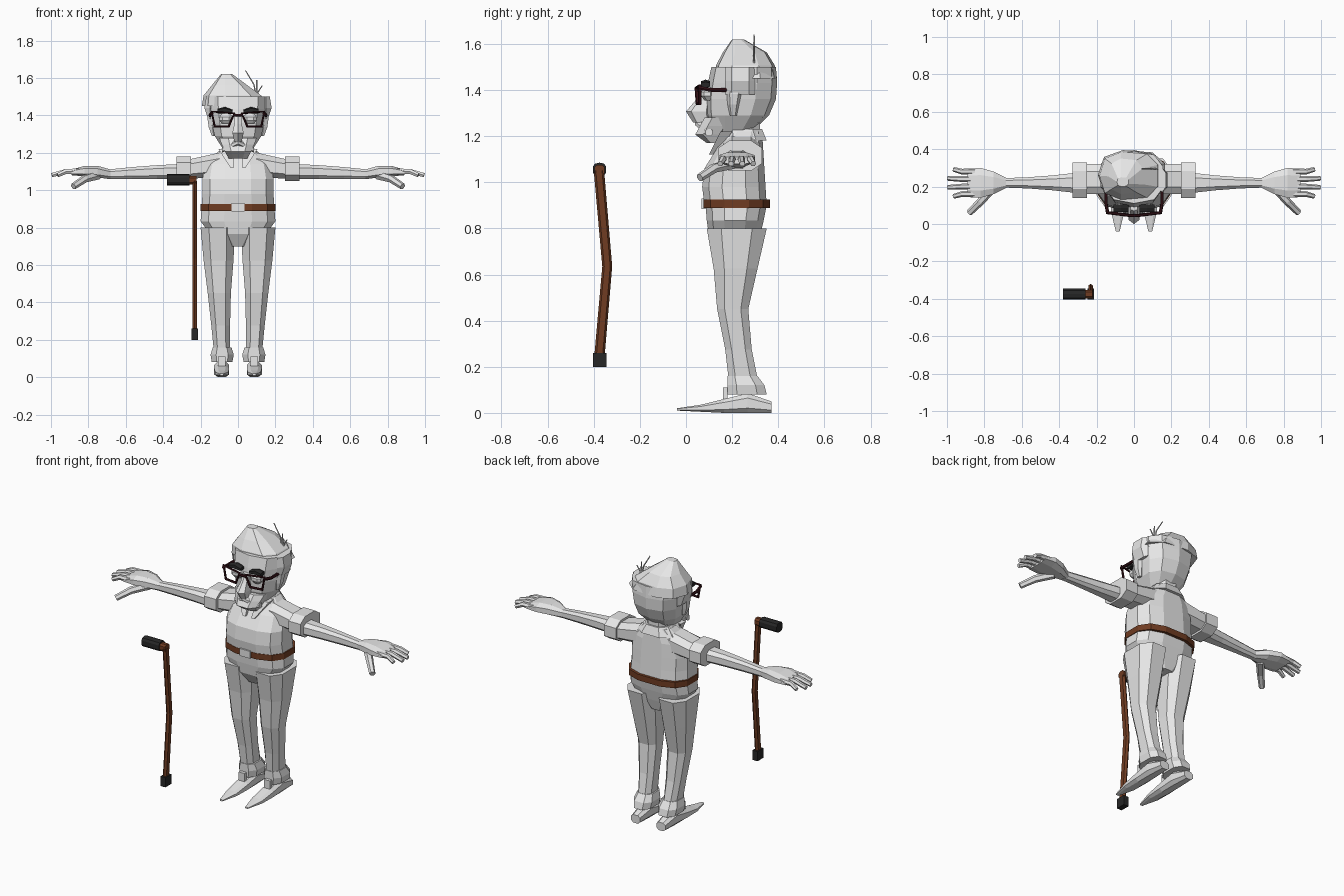
import bpy, bmesh, math

if "Cube" in bpy.data.objects:
    bpy.data.objects.remove(bpy.data.objects["Cube"])


def material(name, *rgb):
    m = bpy.data.materials.new(name)
    m.use_nodes = True
    m.diffuse_color = (*rgb, 1)
    m.node_tree.nodes["Principled BSDF"].inputs["Base Color"].default_value = (*rgb, 1)
    return m


PALE = material("pale grey", .8, .8, .8)
BROWN = material("brown leather", .16, .045, .016)
BLACK = material("black", .02, .02, .02)
MAROON = material("dark maroon", .035, .006, .009)

PLACE = {"x": lambda t, u, v: (t, u, v),
         "y": lambda t, u, v: (u, t, v),
         "z": lambda t, u, v: (u, v, t)}


def finish(name, mesh, mirror):
    ob = bpy.data.objects.new(name, mesh)
    bpy.context.collection.objects.link(ob)
    if mirror:
        ob.modifiers.new("Mirror", "MIRROR")


def sample(values, f):
    """Read a constant, or a list of evenly spaced keys, at fraction f."""
    if not isinstance(values, list):
        return values
    s = f * (len(values) - 1)
    i = min(int(s), len(values) - 2)
    return values[i] + (values[i + 1] - values[i]) * (s - i)


def loft(name, axis, span, width, low, high, centre=0, mat=PALE, mirror=False, sides=8):
    """Skin evenly spaced rounded rings along an axis."""
    keys = [width, low, high, centre]
    steps = max([2] + [len(k) for k in keys if isinstance(k, list)])
    angles = [(i + .5) * math.tau / sides for i in range(sides)]
    soften = lambda a: math.copysign(abs(a) ** .75, a)
    us = [soften(math.cos(a)) for a in angles]
    vs = [soften(math.sin(a)) for a in angles]
    bm = bmesh.new()
    rings = []
    for step in range(steps):
        f = step / (steps - 1)
        w, lo, hi, c = [sample(k, f) for k in keys]
        t = sample(list(span), f)
        rings.append([bm.verts.new(PLACE[axis](t, c + w * u / max(us),
                                               (lo + hi + (hi - lo) * v / max(vs)) / 2))
                      for u, v in zip(us, vs)])
    for a, b in zip(rings, rings[1:]):
        for i in range(sides):
            j = (i + 1) % sides
            bm.faces.new((a[i], a[j], b[j], b[i]))
    bm.faces.new(rings[0])
    bm.faces.new(rings[-1])
    bmesh.ops.recalc_face_normals(bm, faces=bm.faces)
    mesh = bpy.data.meshes.new(name)
    bm.to_mesh(mesh)
    bm.free()
    mesh.materials.append(mat)
    finish(name, mesh, mirror)


def rod(name, points, radius, mat=PALE, mirror=False, closed=False, taper=1):
    """Sweep a low-poly tube along a path."""
    curve = bpy.data.curves.new(name, "CURVE")
    curve.dimensions = "3D"
    curve.bevel_depth = radius
    curve.bevel_resolution = 1
    curve.use_fill_caps = True
    curve.materials.append(mat)
    spline = curve.splines.new("POLY")
    spline.points.add(len(points) - 1)
    for i, (p, co) in enumerate(zip(spline.points, points)):
        p.co = (*co, 1)
        p.radius = sample([1, taper], i / (len(points) - 1))
    spline.use_cyclic_u = closed
    path = bpy.data.objects.new(name + " path", curve)
    bpy.context.collection.objects.link(path)
    graph = bpy.context.evaluated_depsgraph_get()
    mesh = bpy.data.meshes.new_from_object(path.evaluated_get(graph))
    bpy.data.objects.remove(path)
    for face in mesh.polygons:
        face.use_smooth = False
    finish(name, mesh, mirror)


# Shirt, neck and open collar
loft("shirt", "z", (.9, 1.22), width=[.195, .19, .19, .175, .09],
     low=[.08, .07, .08, .13, .18], high=[.35, .33], sides=12)
loft("neck", "z", (1.1, 1.3), width=.07, low=.17, high=.32)
loft("collar_band", "z", (1.18, 1.23), width=[.12, .08], low=.16, high=[.35, .33])
loft("collar_flap", "z", (1.12, 1.22), width=[.01, .04], low=[.1, .15], high=[.14, .2],
     centre=[.03, .065], mirror=True, sides=4)

# Sleeves, rolled cuffs, arms and palms
loft("sleeve", "x", (.1, .28), width=.08, low=[1.07, 1.06], high=[1.2, 1.16],
     centre=.24, mirror=True)
loft("sleeve_cuff", "x", (.25, .33), width=.095, low=1.05, high=1.18, centre=.235, mirror=True)
loft("arm", "x", (.3, .7), width=[.055, .04, .03, .025], low=1.06,
     high=[1.14, 1.13, 1.11], centre=.22, mirror=True)
loft("palm", "x", (.68, .89), width=[.025, .06, .08, .075], low=[1.06, 1.08],
     high=[1.11, 1.13, 1.13, 1.11], centre=.22, mirror=True)

# Fingers fan out around the middle of the palm
for i in range(4):
    spread = (i - 1.5) * .04
    reach = 1 - 10 * spread ** 2
    rod(f"finger_{i + 1}", [(.85, .22 + spread, 1.1), (.92, .22 + spread, 1.1),
                            (reach, .22 + spread * 1.2, 1.08)], .018, mirror=True, taper=.7)
rod("thumb", [(.75, .2, 1.08), (.82, .12, 1.06), (.88, .06, 1.02)], .025, mirror=True, taper=.7)

# Trousers with turned-up hems
loft("trouser_seat", "z", (.7, .9), width=[.06, .15, .2, .195], low=[.14, .1, .09, .085],
     high=[.3, .33, .35], sides=12)
loft("trouser_leg", "z", (.1, .8), width=[.04, .05, .062, .08, .092], centre=[.085, .1, .108],
     low=[.19, .17, .135, .12, .09], high=[.32, .285, .27, .31, .35], mirror=True)
loft("trouser_hem", "z", (.08, .16), width=[.055, .062, .05], low=.18, high=[.35, .34, .31],
     centre=.085, mirror=True)

# Pointed shoes with a lace knot
loft("shoe", "y", (-.04, .37), width=[.01, .035, .04, .04, .03], low=[.01, 0, 0],
     high=[.02, .035, .06, .085, .05], centre=.087, mirror=True)
loft("shoe_knot", "z", (.05, .11), width=.02, low=.16, high=.18, centre=.087, mirror=True, sides=4)

# Belt and buckle
loft("belt", "z", (.888, .925), width=.2, low=.075, high=.365, mat=BROWN, sides=12)
loft("buckle", "z", (.885, .93), width=.035, low=.067, high=.09, sides=4)

# Head, jaw and swept hair
loft("head", "z", (1.22, 1.5), width=[.08, .125, .14, .15, .155], low=[.12, .09, .085, .095, .11],
     high=[.29, .36, .39, .395, .39], sides=10)
loft("chin", "z", (1.17, 1.28), width=[.05, .08, .1], low=[.09, .04, .06, .08], high=[.16, .22])
loft("moustache", "x", (0, .085), width=[.03, .015], low=[1.24, 1.2], high=[1.27, 1.23],
     centre=[.07, .1], mirror=True)
loft("hair", "z", (1.45, 1.62), width=[.175, .15, .09, .03], low=[.13, .13, .16, .2],
     high=[.395, .385, .35, .25], centre=[-.01, -.06], sides=9)
loft("side_hair", "z", (1.38, 1.5), width=[.01, .03, .02], low=.17, high=.3, centre=.15,
     mirror=True, sides=6)
for rise, lean in ((.15, -.06), (.1, 0), (.07, .03)):
    rod("stray_hair", [(.1, .295, 1.49), (.1 + lean / 4, .295, 1.49 + rise / 2),
                       (.1 + lean, .295, 1.49 + rise)], .005, taper=.6)

# Ears, nose, eyes and brows
loft("ear", "z", (1.29, 1.43), width=[.01, .02, .02, .01], low=[.19, .175, .18], high=[.22, .25],
     centre=[.13, .15], mirror=True, sides=6)
loft("nose", "z", (1.26, 1.4), width=[.02, .03, .02, .02], low=[.03, 0, .04, .07], high=.11, sides=6)
loft("eye", "z", (1.355, 1.41), width=[.02, .035, .035, .02], low=[.08, .066, .066, .08], high=.12,
     centre=.065, mirror=True)
loft("brow", "x", (.03, .11), width=.02, low=1.41, high=[1.43, 1.445, 1.435], centre=.085,
     mat=BLACK, mirror=True, sides=6)

# Glasses
rod("glasses_rim", [(.02, .045, 1.41), (.14, .06, 1.42), (.125, .06, 1.34), (.05, .05, 1.34)],
    .008, MAROON, mirror=True, closed=True)
rod("glasses_bridge", [(-.025, .045, 1.4), (.025, .045, 1.4)], .008, MAROON)
rod("glasses_temple", [(.14, .055, 1.41), (.15, .11, 1.4), (.15, .19, 1.4)], .009, MAROON, mirror=True)

# Bent walking cane
loft("cane_shaft", "z", (.22, 1.05), width=.012, low=[-.4, -.363, -.4], high=[-.355, -.32, -.355],
     centre=-.232, mat=BROWN, sides=6)
loft("cane_neck", "x", (-.262, -.222), width=.022, low=1.03, high=1.075, centre=-.375, mat=BROWN)
loft("cane_grip", "x", (-.38, -.26), width=.029, low=1.025, high=1.085, centre=-.375,
     mat=BLACK, sides=10)
loft("cane_tip", "z", (.2, .26), width=.017, low=-.404, high=-.345, centre=-.232, mat=BLACK, sides=4)
